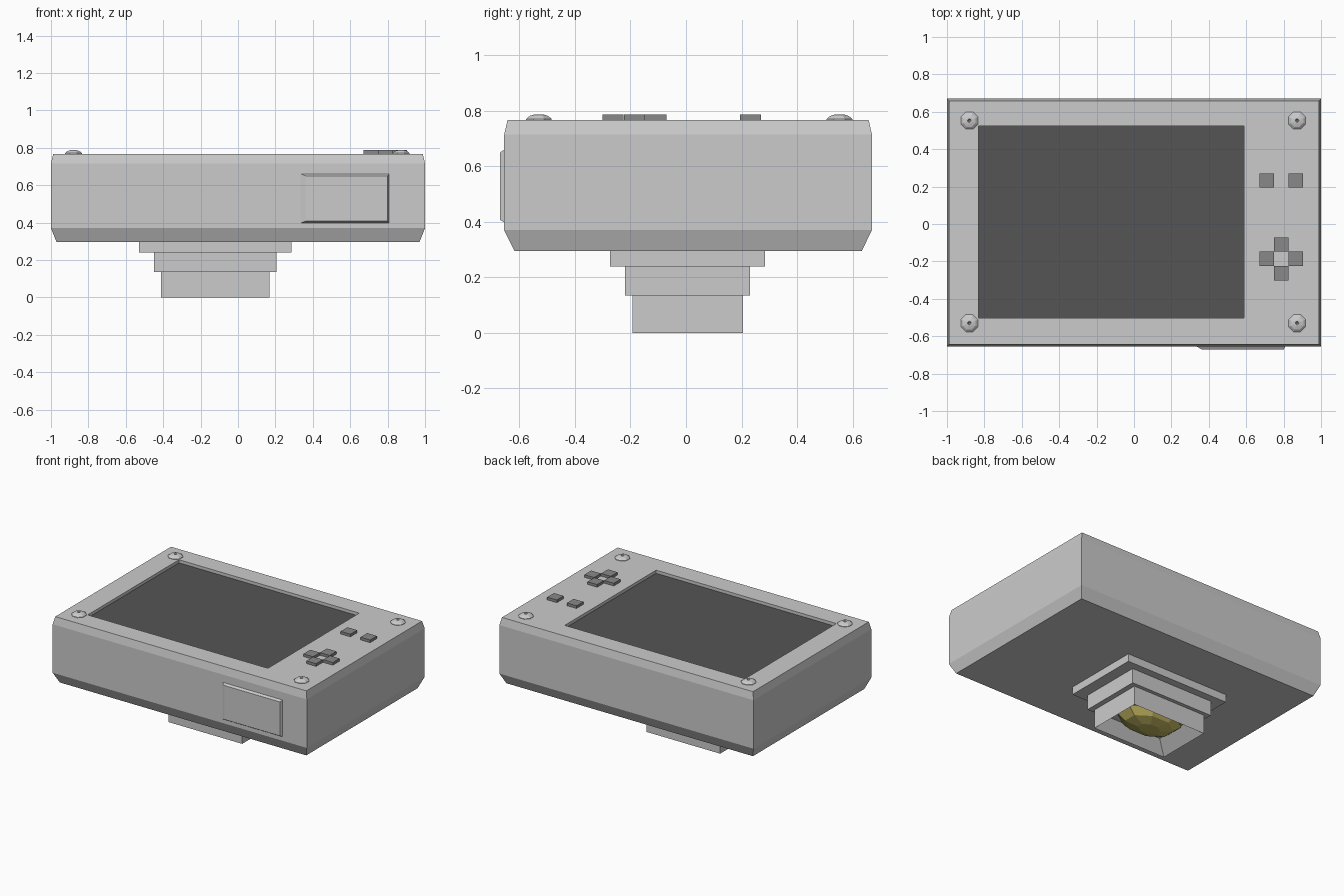
import bpy, bmesh, math
from mathutils import Matrix

if "Cube" in bpy.data.objects:
    bpy.data.objects.remove(bpy.data.objects["Cube"])


def finish(name, bm, mat=None):
    bmesh.ops.recalc_face_normals(bm, faces=bm.faces)
    mesh = bpy.data.meshes.new(name)
    bm.to_mesh(mesh)
    bm.free()
    ob = bpy.data.objects.new(name, mesh)
    bpy.context.collection.objects.link(ob)
    if mat:
        mesh.materials.append(mat)
    return ob


def material(name, r, g, b):
    m = bpy.data.materials.new(name)
    m.diffuse_color = (r, g, b, 1)
    m.use_nodes = True
    m.node_tree.nodes["Principled BSDF"].inputs["Base Color"].default_value = m.diffuse_color
    return m


def skin(bm, rings):
    # join successive vertex rings with quads and cap both ends
    for a, b in zip(rings, rings[1:]):
        n = len(a)
        for i in range(n):
            bm.faces.new((a[i], a[(i + 1) % n], b[(i + 1) % n], b[i]))
    bm.faces.new(rings[0])
    bm.faces.new(rings[-1])


def rect_loft(name, sections, mat=None, matrix=None):
    # each section is x0, x1, y0, y1, z
    bm = bmesh.new()
    rings = [[bm.verts.new(p) for p in ((x0, y0, z), (x1, y0, z), (x1, y1, z), (x0, y1, z))]
             for x0, x1, y0, y1, z in sections]
    skin(bm, rings)
    if matrix:
        bm.transform(matrix)
    return finish(name, bm, mat)


def lathe(name, profile, sides, loc, scale=(1, 1), mat=None):
    bm = bmesh.new()
    rings = []
    for r, z in profile:
        rings.append([bm.verts.new((loc[0] + scale[0] * r * math.cos((i + .5) * math.tau / sides),
                                    loc[1] + scale[1] * r * math.sin((i + .5) * math.tau / sides),
                                    loc[2] + z)) for i in range(sides)])
    skin(bm, rings)
    return finish(name, bm, mat)


dark = material("screen_dark", .09, .09, .09)
mid = material("button_grey", .25, .25, .25)
yellow = material("lens_yellow", .55, .48, .12)

# body with chamfered rims and the screen recess
TOP = 0.768
hole = (-.832, .587, -.502, .525)
rect_loft("camera_body", [
    (-.97, .97, -.618, .633, .295),
    (-1, 1, -.655, .67, .37),
    (-1, 1, -.655, .67, .715),
    (-.988, .988, -.643, .658, TOP),
    (*hole, TOP),
    (*hole, TOP - .03)])

# screen panel at the bottom of the recess
rect_loft("screen", [(*hole, TOP - .029), (*hole, TOP - .022)], mat=dark)

# two buttons and the four-way pad
for i, (x, y) in enumerate([(.71, .233), (.865, .233), (.71, -.186), (.865, -.186),
                            (.787, -.109), (.787, -.263)]):
    h = .038
    box = (x - h, x + h, y - h, y + h)
    rect_loft(f"button_{i}", [(*box, TOP - .01), (*box, .787)], mat=mid)

# domed corner screws with a small socket
screw = [(.05, -.005), (.05, .003), (.036, .014), (.018, .019), (.01, .019), (.003, .008)]
for i, (x, y) in enumerate([(-.88, .553), (.872, .553), (-.88, -.53), (.872, -.53)]):
    lathe(f"corner_screw_{i}", screw, 8, (x, y, TOP))

# stepped lens barrel; the last tier is a funnel opening at the bottom
cx, cy = -.122, .006
tiers = [(.408, .279, .30), (.408, .279, .24), (.327, .225, .24), (.327, .225, .135),
         (.29, .199, .135), (.29, .199, 0), (.21, .145, .085)]
rect_loft("lens_barrel", [(cx - a, cx + a, cy - b, cy + b, z) for a, b, z in tiers])

# faceted lens glass
lathe("lens_glass", [(1, .03), (1, 0), (.75, -.045), (.35, -.068)], 8,
      (cx, cy, .08), (.235, .162), yellow)

# raised grip on the front, ramped at its left side
rect_loft("front_grip", [(.335, .808, .398, .66, .645), (.335, .808, .398, .66, .655),
                         (.362, .80, .408, .65, .671)],
          matrix=Matrix.Rotation(math.radians(90), 4, 'X'))
